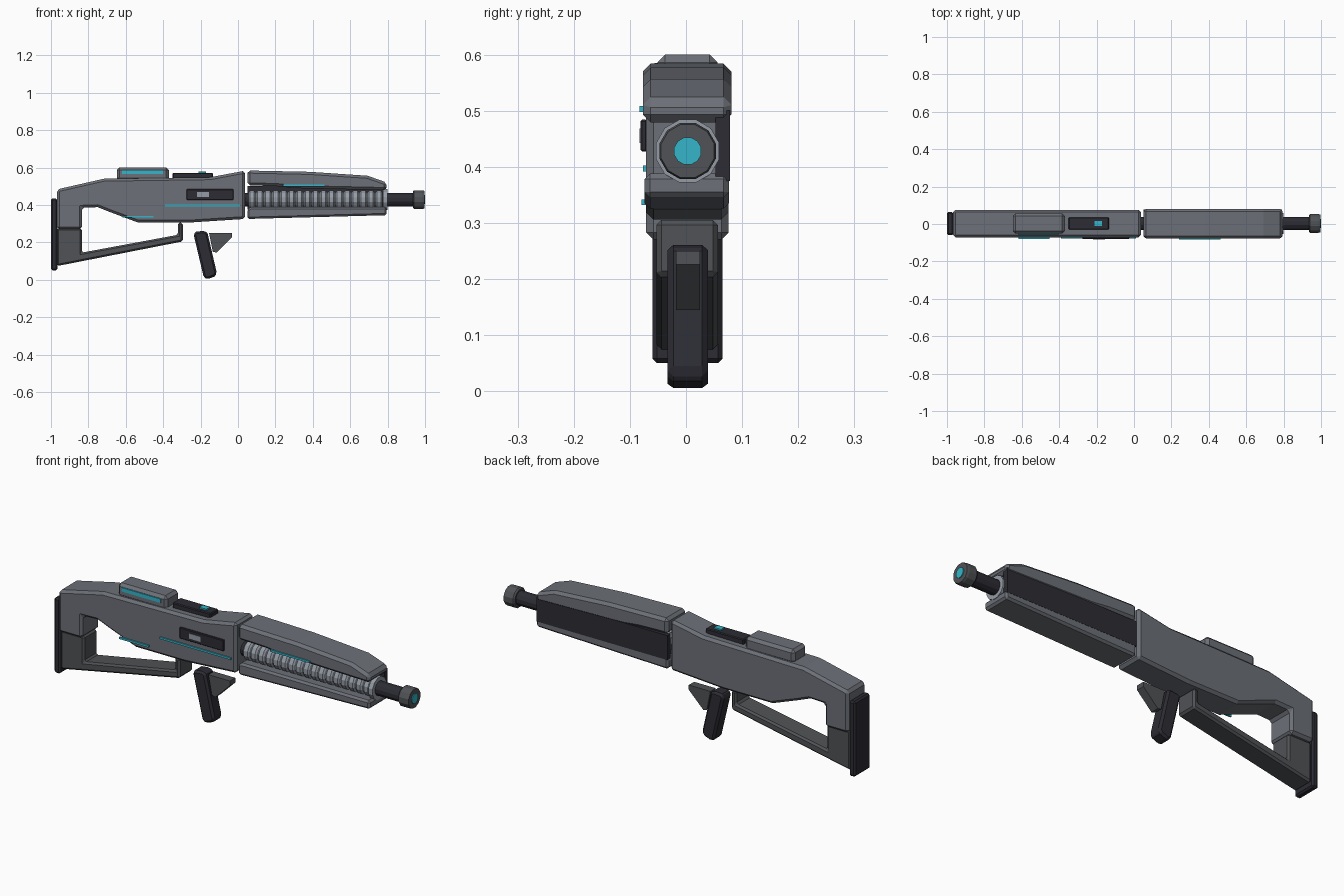
import bpy, bmesh, math

if "Cube" in bpy.data.objects:
    bpy.data.objects.remove(bpy.data.objects["Cube"])

def material(name, r, g, b):
    m = bpy.data.materials.new(name)
    m.diffuse_color = (r, g, b, 1)
    m.use_nodes = True
    m.node_tree.nodes["Principled BSDF"].inputs["Base Color"].default_value = m.diffuse_color
    return m

BODY = material("body_grey", .150, .162, .185)
STOCK = material("stock_grey", .080, .085, .092)
DARK = material("near_black", .025, .025, .034)
LIGHT = material("coil_silver", .30, .33, .38)
GLOW = material("cyan_glow", .035, .46, .58)
YC, ZC = .003, .428   # centre plane and barrel height

def finish(name, bm, mat, bevel=0):
    bmesh.ops.recalc_face_normals(bm, faces=bm.faces)
    me = bpy.data.meshes.new(name)
    bm.to_mesh(me)
    bm.free()
    me.materials.append(mat)
    ob = bpy.data.objects.new(name, me)
    bpy.context.collection.objects.link(ob)
    if bevel:
        b = ob.modifiers.new("bevel", 'BEVEL')
        b.width, b.segments = bevel, 1
        b.limit_method, b.angle_limit = 'ANGLE', math.radians(40)
    return ob

def plate(name, pts, y0, y1, mat, bevel=0):
    """Extrude an (x, z) outline from y0 to y1."""
    bm = bmesh.new()
    f = bm.faces.new([bm.verts.new((x, y0, z)) for x, z in pts])
    r = bmesh.ops.extrude_face_region(bm, geom=[f])
    vs = [v for v in r["geom"] if isinstance(v, bmesh.types.BMVert)]
    bmesh.ops.translate(bm, verts=vs, vec=(0, y1 - y0, 0))
    return finish(name, bm, mat, bevel)

def box(name, x0, x1, y0, y1, z0, z1, mat, bevel=0):
    return plate(name, [(x0, z0), (x1, z0), (x1, z1), (x0, z1)], y0, y1, mat, bevel)

def lathe(name, prof, mat, sides=12):
    """Spin an (x, radius) profile about the barrel axis."""
    bm = bmesh.new()
    rings = []
    for x, r in prof:
        angs = [2 * math.pi * (k + .5) / sides for k in range(sides)]
        rings.append([bm.verts.new((x, YC + r * math.cos(a), ZC + r * math.sin(a))) for a in angs])
    for a, b in zip(rings, rings[1:]):
        for k in range(sides):
            j = (k + 1) % sides
            bm.faces.new((a[k], a[j], b[j], b[k]))
    bm.faces.new(rings[0])
    bm.faces.new(rings[-1])
    return finish(name, bm, mat)

# Receiver with the upper part of the stock
plate("receiver", [(-.968, .27), (-.835, .27), (-.835, .385), (-.75, .388), (-.685, .362),
                   (-.535, .306), (-.257, .306), (.038, .325), (.038, .583), (-.15, .548),
                   (-.717, .54), (-.968, .483)], -.071, .076, BODY, .013)

# Skeleton stock and butt plate
plate("stock_frame", [(-.968, .275), (-.835, .275), (-.835, .145), (-.322, .24), (-.322, .305),
                      (-.295, .305), (-.295, .205), (-.968, .073)], -.053, .057, STOCK, .009)
box("butt_plate", -1.0, -.966, -.06, .065, .05, .435, DARK, .008)

# Handguard shells around the coil
plate("handguard_upper", [(.05, .505), (.21, .5), (.30, .49), (.795, .479), (.795, .52),
                          (.693, .556), (.383, .577), (.05, .584)], -.077, .081, BODY, .014)
plate("handguard_lower", [(.05, .325), (.795, .345), (.795, .388), (.07, .388), (.05, .378)],
      -.074, .077, BODY, .010)
box("handguard_back_panel", .05, .79, .053, .078, .375, .50, DARK)

# Ribbed coil, collar, barrel and muzzle
ribs, start, pitch = 17, .055, .0425
profile = []
for i in range(ribs):
    x = start + i * pitch
    profile += [(x, .041), (x + .008, .050), (x + pitch - .012, .050), (x + pitch - .004, .041)]
lathe("ribbed_coil", profile, LIGHT)
lathe("coil_collar", [(.775, .058), (.798, .058)], LIGHT)
lathe("barrel", [(.03, .037), (.95, .037)], DARK)
lathe("muzzle", [(.935, .045), (.942, .052), (.985, .052), (.996, .049)], STOCK)
lathe("muzzle_lens", [(.99, .025), (1.0, .025)], GLOW)

# Pistol grip and trigger wedge
plate("grip", [(-.238, .245), (-.225, .257), (-.178, .262), (-.163, .25), (-.113, .035),
               (-.124, .018), (-.165, .002), (-.183, .012)], -.033, .039, DARK, .012)
plate("trigger_wedge", [(-.155, .25), (-.033, .25), (-.033, .226), (-.115, .145), (-.135, .15)],
      -.018, .025, STOCK)

# Sight pod and rail on top
box("sight_pod", -.648, -.37, -.051, .056, .53, .6, BODY, .014)
box("sight_pod_light", -.62, -.40, -.056, -.049, .565, .585, GLOW)
box("top_rail", -.35, -.135, -.03, .036, .535, .571, DARK, .004)
box("rail_button", -.21, -.17, -.012, .017, .568, .578, GLOW)

# Side panel and light strips
box("side_panel", -.275, -.025, -.081, -.069, .427, .484, DARK, .003)
box("side_panel_tab", -.218, -.155, -.083, -.078, .442, .468, LIGHT)
for name, x0, x1, y, z in (("rear_strip", -.617, -.452, -.079, .337),
                           ("middle_strip", -.39, .012, -.077, .397),
                           ("front_strip", .24, .463, -.083, .503)):
    box(name, x0, x1, y, y + .009, z - .005, z + .005, GLOW)
